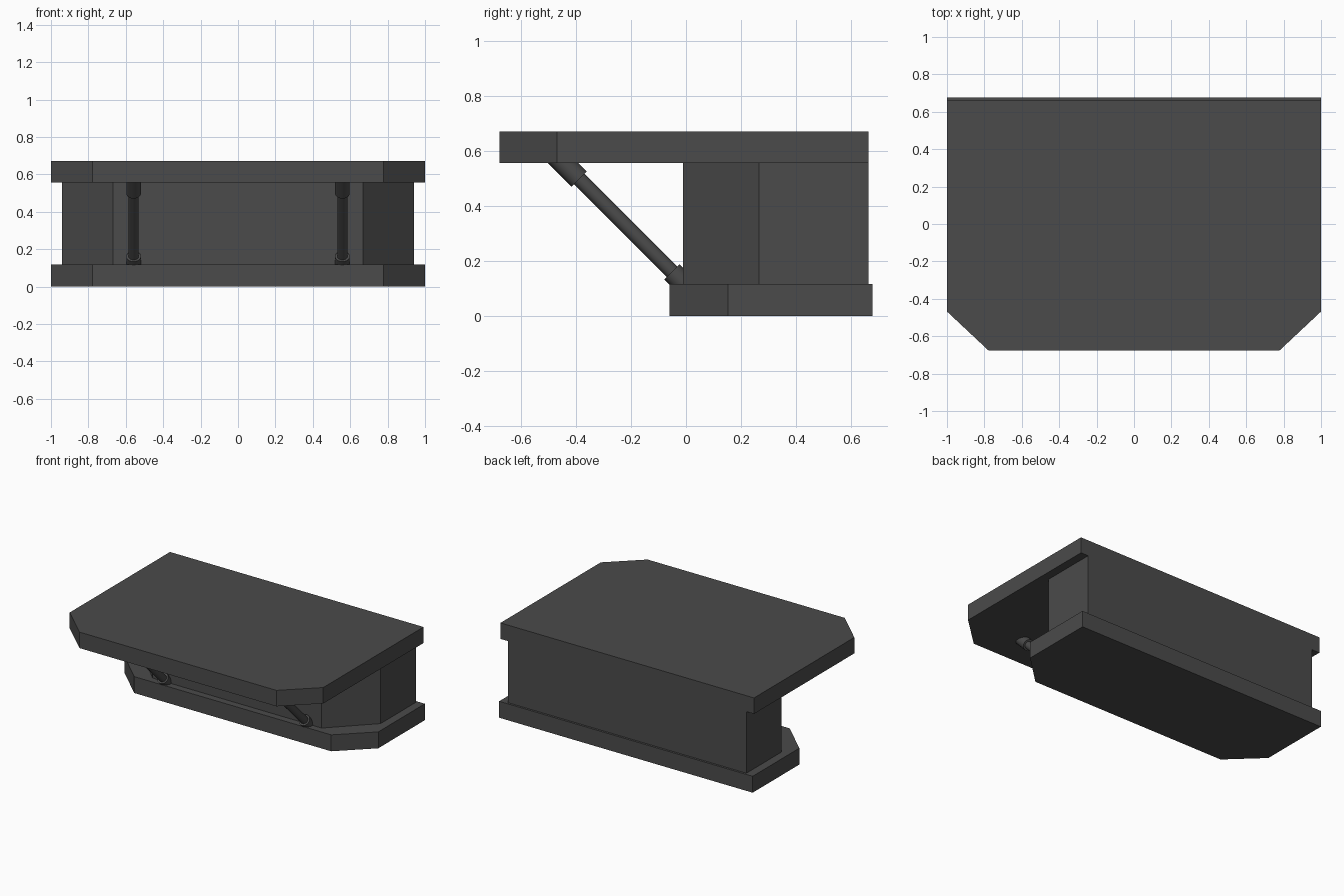
import bpy, bmesh, math
from mathutils import Vector

if "Cube" in bpy.data.objects:
    bpy.data.objects.remove(bpy.data.objects["Cube"])

grey = bpy.data.materials.new("dark grey")
grey.diffuse_color = (0.07, 0.07, 0.07, 1)
grey.use_nodes = True
grey.node_tree.nodes["Principled BSDF"].inputs["Base Color"].default_value = grey.diffuse_color


def finish(bm, name):
    bmesh.ops.recalc_face_normals(bm, faces=bm.faces)
    mesh = bpy.data.meshes.new(name)
    bm.to_mesh(mesh)
    bm.free()
    mesh.materials.append(grey)
    obj = bpy.data.objects.new(name, mesh)
    bpy.context.collection.objects.link(obj)
    return obj


def slab(name, half, front_half, y_front, y_side, y_back, z0, z1):
    """Extruded plan outline with the two front corners cut off."""
    bm = bmesh.new()
    plan = [(-front_half, y_front), (front_half, y_front), (half, y_side),
            (half, y_back), (-half, y_back), (-half, y_side)]
    face = bm.faces.new([bm.verts.new((x, y, z0)) for x, y in plan])
    ext = bmesh.ops.extrude_face_region(bm, geom=[face], use_keep_orig=True)
    top = [v for v in ext["geom"] if isinstance(v, bmesh.types.BMVert)]
    bmesh.ops.translate(bm, verts=top, vec=(0, 0, z1 - z0))
    return finish(bm, name)


# Stacked body: base plinth, cabinet and overhanging top
slab("base_plinth", 1.0, 0.777, -0.06, 0.152, 0.677, 0.0, 0.117)
slab("cabinet", 0.94, 0.667, -0.01, 0.265, 0.662, 0.117, 0.556)
slab("counter_top", 1.0, 0.777, -0.677, -0.468, 0.662, 0.556, 0.67)


def rod(name, x, start, end, radius):
    """Cylinder between two (y, z) points at the given x."""
    a, b = Vector((x, *start)), Vector((x, *end))
    bm = bmesh.new()
    bmesh.ops.create_cone(bm, cap_ends=True, segments=24, radius1=radius,
                          radius2=radius, depth=(b - a).length)
    obj = finish(bm, name)
    obj.location = (a + b) / 2
    obj.rotation_euler = (b - a).to_track_quat('Z', 'Y').to_euler()
    bpy.context.view_layer.objects.active = obj
    obj.select_set(True)
    bpy.ops.object.shade_smooth_by_angle(angle=math.radians(35))
    obj.select_set(False)


# Diagonal braces with a collar at each end, ends buried in the slabs
for side, x in (("left", -0.558), ("right", 0.558)):
    rod(side + "_brace", x, (0.0, 0.11), (-0.48, 0.59), 0.027)
    rod(side + "_lower_collar", x, (0.01, 0.1), (-0.051, 0.161), 0.039)
    rod(side + "_upper_collar", x, (-0.388, 0.498), (-0.49, 0.6), 0.039)
